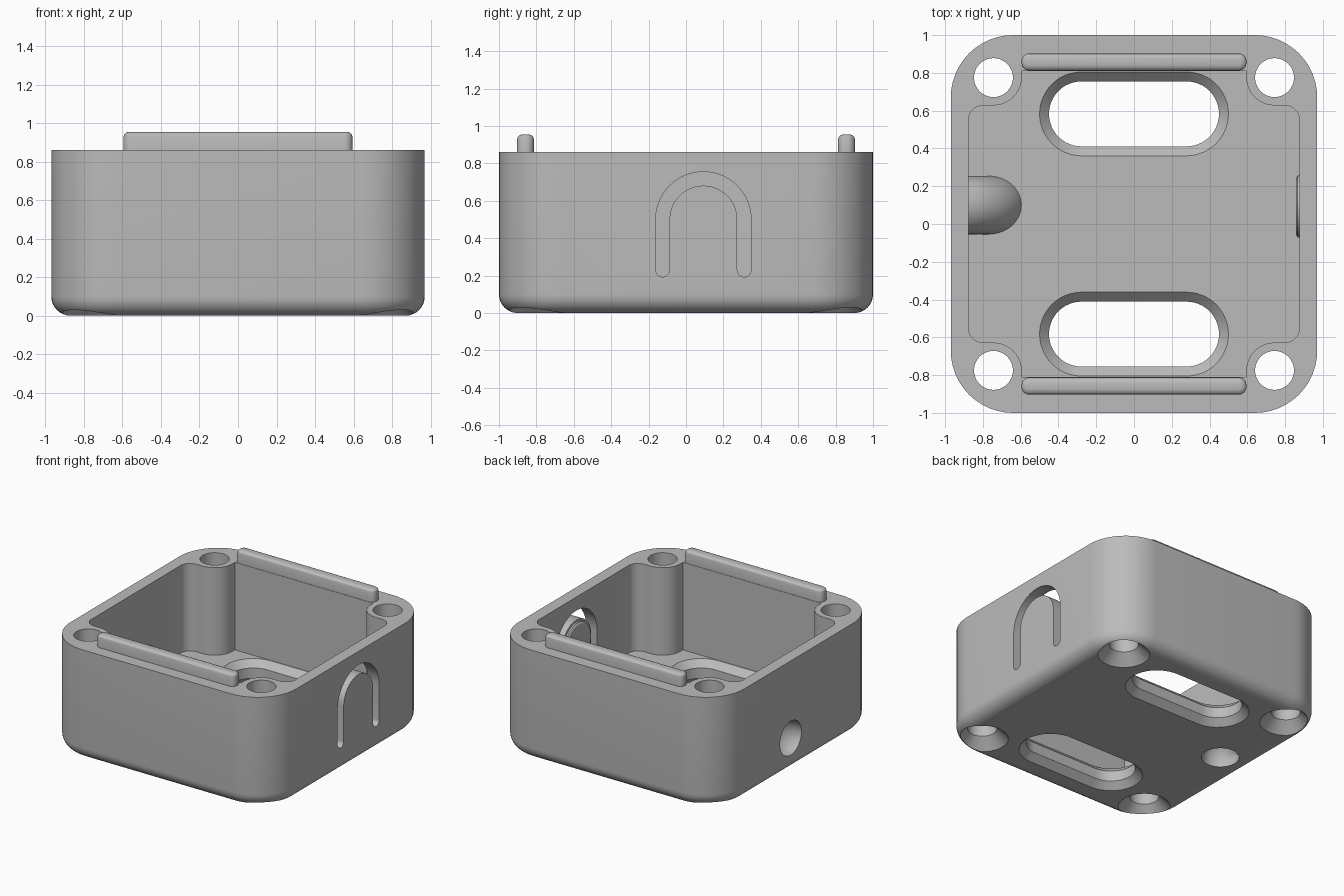
import bpy, bmesh
from math import sin, cos, pi, radians
from mathutils import Vector

cube = bpy.data.objects.get("Cube")
if cube:
    bpy.data.objects.remove(cube, do_unlink=True)

grey = bpy.data.materials.new("light_grey_plastic")
grey.use_nodes = True
grey.diffuse_color = (0.5, 0.5, 0.5, 1)
grey.node_tree.nodes["Principled BSDF"].inputs["Base Color"].default_value = (0.5, 0.5, 0.5, 1)


def arc(cx, cy, r, a0, a1, n=12):
    """Points on an arc, angles in degrees."""
    angles = [radians(a0 + (a1 - a0) * i / n) for i in range(n + 1)]
    return [(cx + r * cos(a), cy + r * sin(a)) for a in angles]


def rounded(hx, hy, r):
    """Rounded rectangle outline; a circle when hx = hy = r."""
    pts = []
    for i, (sx, sy) in enumerate([(1, 1), (-1, 1), (-1, -1), (1, -1)]):
        pts += arc(sx * (hx - r), sy * (hy - r), r, 90 * i, 90 * i + 90)
    return pts


def loft(name, rings):
    """Closed solid through a stack of equal-length rings."""
    bm = bmesh.new()
    loops = [[bm.verts.new(p) for p in ring] for ring in rings]
    n = len(loops[0])
    for a, b in zip(loops, loops[1:]):
        for i in range(n):
            j = (i + 1) % n
            bm.faces.new((a[i], a[j], b[j], b[i]))
    bm.faces.new(loops[0][::-1])
    bm.faces.new(loops[-1])
    bmesh.ops.remove_doubles(bm, verts=bm.verts, dist=0.0002)
    bmesh.ops.recalc_face_normals(bm, faces=bm.faces)
    mesh = bpy.data.meshes.new(name)
    bm.to_mesh(mesh)
    bm.free()
    mesh.materials.append(grey)
    obj = bpy.data.objects.new(name, mesh)
    bpy.context.scene.collection.objects.link(obj)
    return obj


def block(name, hx, hy, r, levels, x=0, y=0):
    """Rounded block; each level is (height, outward growth)."""
    return loft(name, [[(x + px, y + py, z) for px, py in rounded(hx + g, hy + g, r + g)]
                       for z, g in levels])


def side_prism(name, outline, x0, x1):
    return loft(name, [[(x, y, z) for y, z in outline] for x in (x0, x1)])


def combine(target, tool, operation):
    mod = target.modifiers.new("combine", "BOOLEAN")
    mod.operation, mod.object, mod.solver = operation, tool, "EXACT"
    bpy.context.view_layer.update()
    graph = bpy.context.evaluated_depsgraph_get()
    result = bpy.data.meshes.new_from_object(target.evaluated_get(graph))
    target.modifiers.clear()
    target.data = result
    bpy.data.objects.remove(tool, do_unlink=True)


TOP, FLOOR = 0.86, 0.18

# Outer shell with a filleted bottom edge
fillet = 0.1
levels = [(fillet * (1 - cos(a)), -fillet * (1 - sin(a)))
          for a in [i * pi / 16 for i in range(9)]]
case = block("case", 0.97, 1.0, 0.33, levels + [(TOP, 0)])

# Cavity outline that leaves a round screw boss in each corner
quarter = arc(0.797, 0.548, 0.08, 0, 90) + arc(0.744, 0.778, 0.15, 270, 180) + [(0.594, 0.81)]
outline = []
for sx, sy in [(1, 1), (-1, 1), (-1, -1), (1, -1)]:
    part = quarter if sx * sy > 0 else quarter[::-1]
    outline += [(sx * x, sy * y) for x, y in part]
cavity = loft("cavity_cutter", [[(x, y, z) for x, y in outline] for z in (FLOOR, 1.1)])
combine(case, cavity, "DIFFERENCE")

# Countersunk screw holes
for sx in (-1, 1):
    for sy in (-1, 1):
        hole = block("screw_cutter", 0.103, 0.103, 0.103,
                     [(-0.02, 0.1), (0.08, 0), (1.1, 0)], sx * 0.744, sy * 0.775)
        combine(case, hole, "DIFFERENCE")

# Floor slots, chamfered above and below
for sy in (-1, 1):
    slot = block("slot_cutter", 0.45, 0.172, 0.172,
                 [(-0.01, 0.06), (0.05, 0), (FLOOR - 0.05, 0), (FLOOR, 0.05), (FLOOR + 0.05, 0.05)],
                 0, sy * 0.583)
    combine(case, slot, "DIFFERENCE")

# U-shaped slit that frees a flexible tab in the wall
TAB_Y, TAB_Z = 0.093, 0.5
slit = (arc(TAB_Y, TAB_Z, 0.255, 0, 180, 32)
        + arc(TAB_Y - 0.218, 0.23, 0.037, 180, 360)
        + arc(TAB_Y, TAB_Z, 0.181, 180, 0, 32)
        + arc(TAB_Y + 0.218, 0.23, 0.037, 180, 360))
combine(case, side_prism("slit_cutter", slit, 0.8, 1.1), "DIFFERENCE")


# Curved cord passage from the side wall to the floor
def elbow(name, r, a0, a1):
    rings = []
    for i in range(25):
        a = radians(a0 + (a1 - a0) * i / 24)
        out = Vector((cos(a), 0, sin(a)))
        centre = Vector((-0.97, 0.1, 0)) + out * 0.26
        ring = [centre + out * (r * cos(t)) + Vector((0, r * sin(t), 0))
                for t in [k * pi / 20 for k in range(40)]]
        rings.append(ring)
    return loft(name, rings)


combine(case, elbow("passage_shell", 0.155, 5, 85), "UNION")
combine(case, elbow("passage_cutter", 0.132, -10, 100), "DIFFERENCE")

# Low pad on the inner side of the tab
pad = loft("tab_pad", [[(x, TAB_Y + py, TAB_Z + pz) for py, pz in rounded(r, r, r)]
                       for x, r in ((0.858, 0.15), (0.866, 0.163), (0.877, 0.165))])

# Raised locating lips on the rim
lips = []
for label, sy in (("front", -1), ("back", 1)):
    lips.append(block(label + "_lip", 0.595, 0.045, 0.04,
                      [(TOP, 0), (0.927, 0), (0.942, -0.004), (0.951, -0.013), (0.955, -0.027)],
                      0, sy * 0.858))

# Smooth curved faces, sharp corners
for obj in [case, pad] + lips:
    obj.data.shade_smooth()
    obj.data.set_sharp_from_angle(angle=radians(30))
